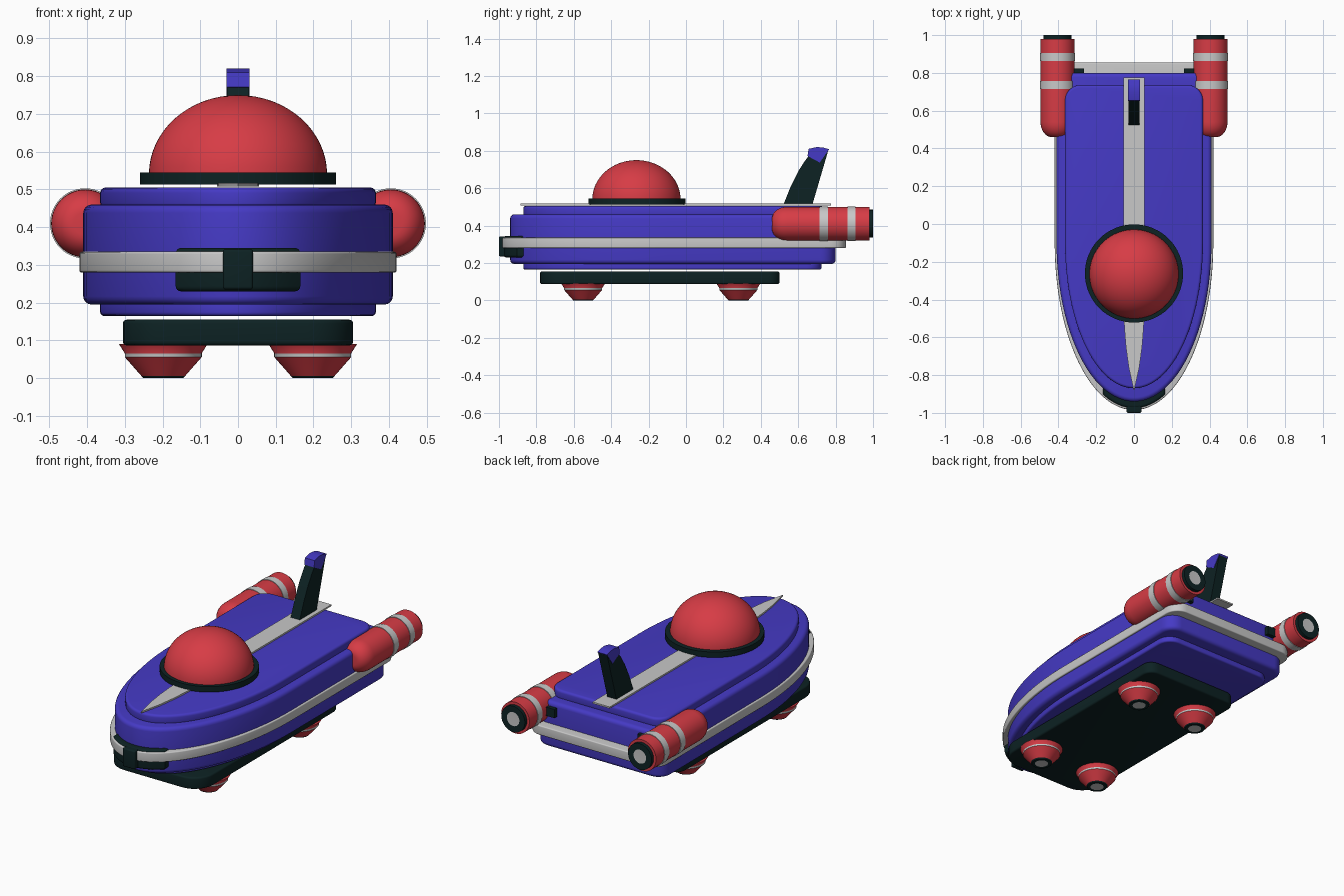
import bpy, bmesh
from math import sin, cos, pi, sqrt, radians

if "Cube" in bpy.data.objects:
    bpy.data.objects.remove(bpy.data.objects["Cube"])


def material(name, rgb):
    m = bpy.data.materials.new(name)
    m.use_nodes = True
    m.diffuse_color = (*rgb, 1)
    m.node_tree.nodes["Principled BSDF"].inputs["Base Color"].default_value = (*rgb, 1)
    return m


BLUE = material("blue", (0.06, 0.042, 0.56))
RED = material("red", (0.68, 0.045, 0.06))
DARK = material("dark_green", (0.004, 0.016, 0.017))
WHITE = material("light_grey", (0.58, 0.58, 0.58))


def finish(name, bm, mats, bevel=0):
    bmesh.ops.remove_doubles(bm, verts=bm.verts, dist=1e-5)
    bmesh.ops.recalc_face_normals(bm, faces=bm.faces)
    me = bpy.data.meshes.new(name)
    bm.to_mesh(me)
    bm.free()
    for m in mats:
        me.materials.append(m)
    ob = bpy.data.objects.new(name, me)
    bpy.context.collection.objects.link(ob)
    bpy.ops.object.select_all(action='DESELECT')
    ob.select_set(True)
    bpy.context.view_layer.objects.active = ob
    if bevel:
        mod = ob.modifiers.new("round_edges", 'BEVEL')
        mod.width = bevel
        mod.segments = 4
        mod.limit_method = 'ANGLE'
        mod.angle_limit = radians(50)
        bpy.ops.object.modifier_apply(modifier=mod.name)
    bpy.ops.object.shade_smooth_by_angle(angle=radians(35))
    return ob


def prism(name, points, lo, hi, mat, bevel=0, axis='z'):
    """Extrude a flat outline along z, or a (y, z) outline along x."""
    bm = bmesh.new()
    if axis == 'z':
        verts = [bm.verts.new((p, q, lo)) for p, q in points]
        move = (0, 0, hi - lo)
    else:
        verts = [bm.verts.new((lo, p, q)) for p, q in points]
        move = (hi - lo, 0, 0)
    face = bm.faces.new(verts)
    top = bmesh.ops.extrude_face_region(bm, geom=[face])["geom"]
    bmesh.ops.translate(bm, vec=move, verts=[v for v in top if isinstance(v, bmesh.types.BMVert)])
    return finish(name, bm, [mat], bevel)


def box(name, x0, x1, y0, y1, z0, z1, mat, bevel=0):
    return prism(name, [(x0, y0), (x1, y0), (x1, y1), (x0, y1)], z0, z1, mat, bevel)


def lathe(name, profile, centre, mats, axis='z', steps=48):
    """Spin (radius, height, material) points; each material colours the step before it."""
    bm = bmesh.new()
    cx, cy, cz = centre
    rings = []
    for r, h, _ in profile:
        ring = []
        for k in range(steps):
            u, v = r * cos(2 * pi * k / steps), r * sin(2 * pi * k / steps)
            co = (cx + u, cy + v, cz + h) if axis == 'z' else (cx + u, cy + h, cz + v)
            ring.append(bm.verts.new(co))
        rings.append(ring)
    for i in range(len(rings) - 1):
        for k in range(steps):
            n = (k + 1) % steps
            f = bm.faces.new((rings[i][k], rings[i][n], rings[i + 1][n], rings[i + 1][k]))
            f.material_index = mats.index(profile[i + 1][2])
    bmesh.ops.dissolve_degenerate(bm, edges=bm.edges, dist=1e-5)
    return finish(name, bm, mats)


def corner(cx, cy, r, start, steps=7):
    return [(cx + r * cos(start + pi / 2 * k / steps), cy + r * sin(start + pi / 2 * k / steps))
            for k in range(steps + 1)]


def boat(half, front, back, r=0.08, mid=-0.1, steps=48):
    """Boat outline: half ellipse at the bow, rounded square stern."""
    bow = [(half * cos(pi + pi * k / steps), mid + (mid - front) * sin(pi + pi * k / steps))
           for k in range(steps + 1)]
    return bow + corner(half - r, back - r, r, 0) + corner(r - half, back - r, r, pi / 2)


# Hull layers
prism("lower_hull", boat(0.365, -0.87, 0.725), 0.165, 0.205, BLUE, 0.01)
prism("main_hull", boat(0.41, -0.94, 0.8), 0.195, 0.46, BLUE, 0.022)
prism("deck", boat(0.365, -0.87, 0.735), 0.45, 0.505, BLUE, 0.014)
prism("side_belt", boat(0.42, -0.985, 0.855), 0.28, 0.335, WHITE, 0.006)

# Bow bumper, with a block that splits the belt
bow_curve = []
for k in range(17):
    x = -0.165 + 0.33 * k / 16
    bow_curve.append((x, -0.1 - 0.875 * sqrt(1 - (x / 0.415) ** 2)))
prism("bumper", bow_curve + [(0.165, -0.8), (-0.165, -0.8)], 0.23, 0.345, DARK, 0.014)
box("bumper_block", -0.04, 0.04, -1.0, -0.92, 0.235, 0.342, DARK, 0.008)

# Undercarriage plate
plate = (corner(0.185, 0.44, 0.06, 0), corner(-0.185, 0.44, 0.06, pi / 2),
         corner(-0.185, -0.66, 0.12, pi), corner(0.185, -0.66, 0.12, 1.5 * pi))
outline = [(x + (0.06 if x > 0 else -0.06) * (y > 0), y) for part in plate for x, y in part]
prism("undercarriage", outline, 0.087, 0.155, DARK, 0.01)

# Canopy and its base ring
lathe("canopy_ring", [(0, 0.513, DARK), (0.26, 0.513, DARK), (0.26, 0.545, DARK), (0, 0.545, DARK)],
      (0, -0.262, 0), [DARK], steps=64)
dome = [(0.236 * cos(pi / 2 * k / 16), 0.54 + 0.21 * sin(pi / 2 * k / 16), RED) for k in range(17)]
lathe("canopy", dome, (0, -0.265, 0), [RED], steps=64)

# Deck stripe, pointed at the bow
side = [(0.055, 0.775), (0.055, -0.45), (0.051, -0.55), (0.043, -0.65), (0.028, -0.76)]
prism("deck_stripe", side + [(0, -0.885)] + [(-x, y) for x, y in reversed(side)], 0.508, 0.517, WHITE)

# Tail fin
prism("tail_fin", [(0.52, 0.51), (0.675, 0.51), (0.76, 0.8), (0.67, 0.79), (0.635, 0.745),
                   (0.6, 0.69), (0.56, 0.61)], -0.029, 0.029, DARK, axis='x')
prism("tail_fin_tip", [(0.65, 0.772), (0.715, 0.737), (0.765, 0.808), (0.735, 0.817), (0.7, 0.82), (0.655, 0.81)],
      -0.031, 0.031, BLUE, axis='x')

# Rocket pods, brackets and hover jets on both sides
nose = [(0.06 + 0.03 * sin(0) - 0.06, 0.46, RED), (0.03, 0.46, RED)]
nose += [(0.03 + 0.06 * sin(pi / 2 * k / 8), 0.54 - 0.08 * cos(pi / 2 * k / 8), RED) for k in range(1, 9)]
pod = nose + [(0.09, 0.715, RED), (0.093, 0.715, WHITE), (0.093, 0.758, WHITE), (0.09, 0.758, WHITE),
              (0.09, 0.863, RED), (0.093, 0.863, WHITE), (0.093, 0.905, WHITE), (0.09, 0.905, WHITE),
              (0.09, 0.98, RED), (0.075, 0.98, RED), (0.075, 1.0, DARK), (0.04, 1.0, DARK), (0, 0.998, WHITE)]
jet = [(0, 0.09, RED), (0.117, 0.09, RED), (0.102, 0.066, RED), (0.102, 0.056, WHITE),
       (0.058, 0.006, RED), (0.053, 0, DARK), (0.036, 0, DARK), (0, 0.002, WHITE)]
for s, label in ((1, "left"), (-1, "right")):
    lathe(label + "_rocket_pod", pod, (s * 0.405, 0, 0.41), [RED, WHITE, DARK], axis='y')
    x0, x1 = sorted((s * 0.265, s * 0.34))
    box(label + "_pod_bracket", x0, x1, 0.76, 0.823, 0.385, 0.435, DARK)
    for y, end in ((-0.55, "front"), (0.28, "rear")):
        lathe(f"{label}_{end}_hover_jet", jet, (s * 0.198, y, 0), [RED, WHITE, DARK])
